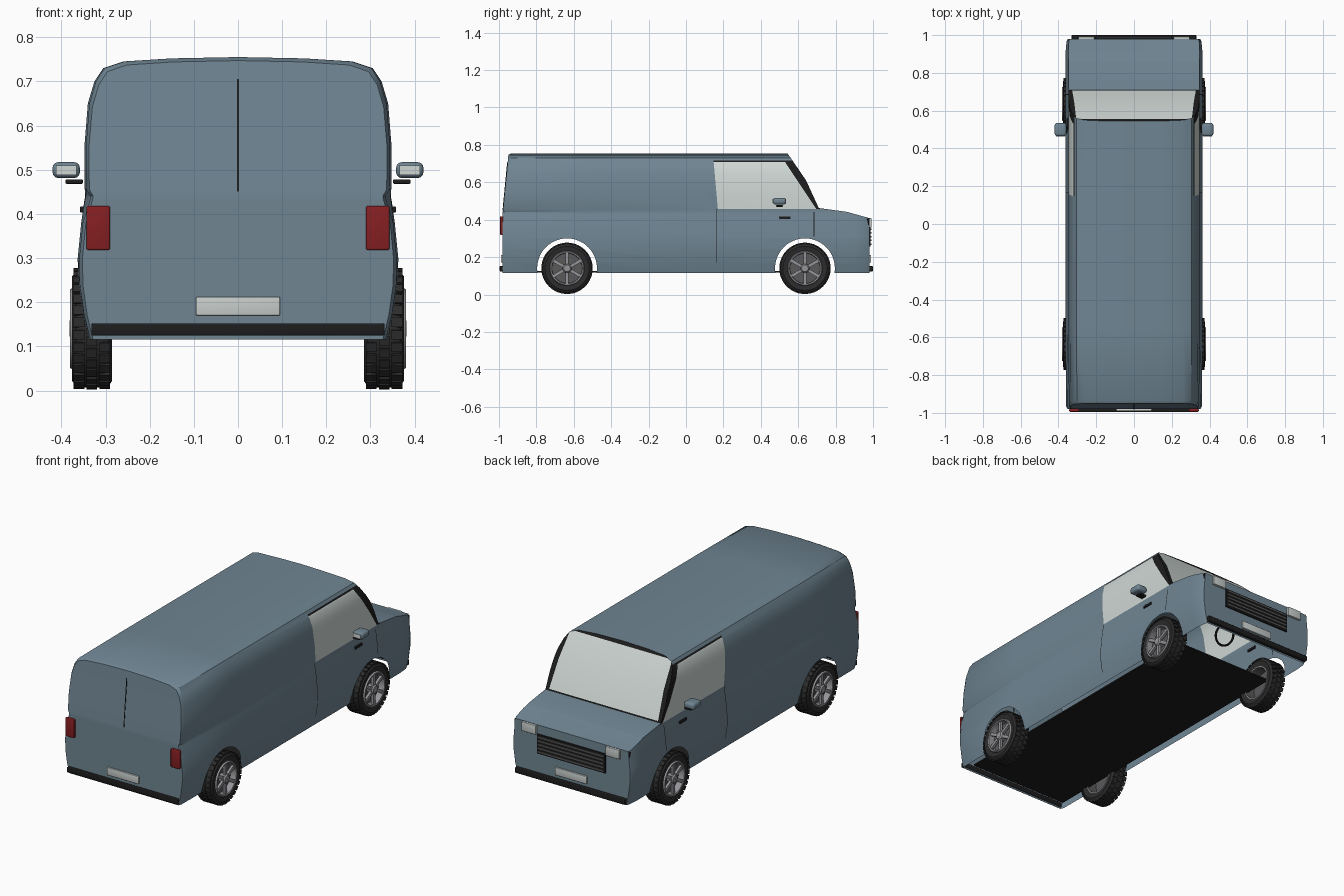
import bpy, bmesh, math
from mathutils import Matrix, Vector

if "Cube" in bpy.data.objects:
    bpy.data.objects.remove(bpy.data.objects["Cube"], do_unlink=True)


def material(name, rgb, rough=0.6):
    m = bpy.data.materials.new(name)
    m.use_nodes = True
    m.diffuse_color = (*rgb, 1)
    node = next(n for n in m.node_tree.nodes if n.type == 'BSDF_PRINCIPLED')
    node.inputs["Base Color"].default_value = (*rgb, 1)
    node.inputs["Roughness"].default_value = rough
    return m


PAINT = material("slate blue paint", (0.16, 0.235, 0.29))
GLASS = material("pale glass", (0.62, 0.68, 0.66))
BLACK = material("black trim", (0.012, 0.012, 0.012))
RUBBER = material("tyre rubber", (0.025, 0.025, 0.025))
ALLOY = material("alloy grey", (0.3, 0.3, 0.32))
DISH = material("dark wheel grey", (0.1, 0.1, 0.105))
RED = material("tail light red", (0.24, 0.014, 0.016))
PLATE = material("plate white", (0.58, 0.62, 0.61))


def finish(name, bm, *mats, smooth=True):
    bmesh.ops.recalc_face_normals(bm, faces=bm.faces)
    me = bpy.data.meshes.new(name)
    bm.to_mesh(me)
    bm.free()
    ob = bpy.data.objects.new(name, me)
    bpy.context.collection.objects.link(ob)
    for m in mats:
        me.materials.append(m)
    if smooth:
        shade(ob)
    return ob


def shade(ob):
    bpy.ops.object.select_all(action='DESELECT')
    ob.select_set(True)
    bpy.context.view_layer.objects.active = ob
    bpy.ops.object.shade_smooth_by_angle(angle=math.radians(32))


def add_box(bm, loc, size, rot=None):
    mat = Matrix.Translation(loc) @ (rot or Matrix()) @ Matrix.Diagonal((*size, 1))
    return bmesh.ops.create_cube(bm, size=1, matrix=mat)


def box(name, loc, size, mat, bevel=0.0, rot=None):
    bm = bmesh.new()
    add_box(bm, loc, size, rot)
    if bevel:
        bmesh.ops.bevel(bm, geom=bm.edges[:], offset=bevel, segments=3,
                        profile=0.5, affect='EDGES')
    return finish(name, bm, mat)


def prism(name, points):
    # side-view outline extruded across the full width
    bm = bmesh.new()
    face = bm.faces.new([bm.verts.new((-0.6, y, z)) for y, z in points])
    ext = bmesh.ops.extrude_face_region(bm, geom=[face])
    moved = [v for v in ext["geom"] if isinstance(v, bmesh.types.BMVert)]
    bmesh.ops.translate(bm, vec=(1.2, 0, 0), verts=moved)
    ob = finish(name, bm, smooth=False)
    ob.hide_render = True
    return ob


# Body: cross-section lofted along the length
AXLES, HUB_Z, ARCH_R = (-0.636, 0.636), 0.14, 0.16
SECTION = [(.338, .115), (.352, .17), (.362, .24), (.363, .30), (.355, .38),
           (.348, .43), (.346, .44), (.347, .455), (.348, .55), (.340, .65),
           (.325, .70), (.305, .73), (.26, .745), (.15, .752), (0, .755)]
# station: y, width factor, belt groove depth, roof drop
STATIONS = [(-.98, .97, .008, .008), (-.965, .99, .009, 0), (-.55, 1, .001, 0),
            (.1, 1, 0, 0), (.9, 1, 0, 0), (.965, .985, 0, 0), (.98, .965, 0, 0)]
bm = bmesh.new()
rings = []
for y, wide, groove, drop in STATIONS:
    half = []
    for x, z in SECTION:
        gx = x - groove if abs(z - .437) < .01 else x
        lean = .03 * max(0, z - .44) / .31 if y < -.9 else 0
        half.append((gx * wide, y + lean, z - (drop if z > .6 else 0)))
    full = half + [(-x, y2, z) for x, y2, z in reversed(half[:-1])]
    rings.append([bm.verts.new(p) for p in full])
n, m = len(rings[0]), len(SECTION)
for a, b in zip(rings, rings[1:]):
    for i in range(n):
        j = (i + 1) % n
        bm.faces.new((a[i], a[j], b[j], b[i]))
for r in (rings[0], rings[-1]):
    for i in range(m - 2):
        bm.faces.new((r[i], r[i + 1], r[n - 2 - i], r[n - 1 - i]))
    bm.faces.new((r[m - 2], r[m - 1], r[m]))
body = finish("van_body", bm, PAINT, GLASS, BLACK, smooth=False)

# Carve the windscreen and bonnet slope and the wheel arches
cutters = [prism("nose_cutter", [(.53, .9), (.545, .752), (.642, .61), (.71, .462),
                                 (.75, .457), (.86, .442), (.975, .41), (1.1, .40), (1.1, .9)])]
for ay in AXLES:
    ring = [2 * math.pi * k / 48 for k in range(48)]
    cutters.append(prism("arch_cutter", [(ay + ARCH_R * math.cos(t), HUB_Z + ARCH_R * math.sin(t))
                                         for t in ring]))
for c in cutters:
    mod = body.modifiers.new("cut", 'BOOLEAN')
    mod.operation, mod.solver, mod.object = 'DIFFERENCE', 'EXACT', c
bpy.context.view_layer.update()
baked = bpy.data.meshes.new_from_object(body.evaluated_get(bpy.context.evaluated_depsgraph_get()))
body.modifiers.clear()
bm = bmesh.new()
bm.from_mesh(baked)
for c in cutters:
    bpy.data.objects.remove(c, do_unlink=True)


def in_arch(v):
    return any(abs(math.hypot(v.co.y - ay, v.co.z - HUB_Z) - ARCH_R) < .002 for ay in AXLES)


# Open the underside and the arches into a hollow shell
bm.normal_update()
gone = [f for f in bm.faces if (f.normal.z < -.9 and f.calc_center_median().z < .13)
        or (abs(f.normal.x) < .3 and all(in_arch(v) for v in f.verts))]
bmesh.ops.delete(bm, geom=gone, context='FACES')


def is_side(f):
    return abs(f.normal.x) > .5 and f.calc_center_median().y > .1


def is_screen(f):
    c = f.calc_center_median()
    return f.normal.y > .3 and abs(f.normal.x) < .3 and c.z > .46 and .5 < c.y < .73


def cut(test, co, no):
    faces = [f for f in bm.faces if test(f)]
    geom = set(faces)
    for f in faces:
        geom.update(f.edges, f.verts)
    bmesh.ops.bisect_plane(bm, geom=list(geom), dist=1e-5, plane_co=co, plane_no=no)
    bm.normal_update()


# Cut the window and door seam outlines, then colour the faces they bound
for z in (.31, .458, .708, .716):
    cut(is_side, (0, 0, z), (0, 0, 1))
for y in (.163, .167, .683, .687):
    cut(is_side, (0, y, 0), (0, 1, 0))
cut(is_side, (0, .17, .46), (0, 1, .089))
cut(is_side, (0, .695, .46), (0, 1, .665))
for z in (.468, .738):
    cut(is_screen, (0, 0, z), (0, 0, 1))
for s in (1, -1):
    cut(is_screen, (s * .328, 0, .46), (s, 0, .08))
for f in bm.faces:
    c = f.calc_center_median()
    f.material_index = 0
    if is_screen(f):
        inside = abs(c.x) + .08 * (c.z - .46) < .328 and .468 < c.z < .738
        f.material_index = 1 if inside else 2
    elif is_side(f):
        behind = c.y - .17 + .089 * (c.z - .46) > 0
        before = c.y - .695 + .665 * (c.z - .46) < 0
        if behind and .458 < c.z < .716:
            f.material_index = 1 if before and c.z < .708 else 2
        elif .17 < c.z < .458 and .163 < c.y < .167:
            f.material_index = 2
        elif .31 < c.z < .44 and .683 < c.y < .687:
            f.material_index = 2
bm.to_mesh(body.data)
bm.free()
shade(body)

# Floor and steering wheel
box("floor", (0, -.105, .122), (.6, 1.65, .008), BLACK)
bpy.ops.mesh.primitive_torus_add(major_radius=.055, minor_radius=.006, major_segments=28,
                                 minor_segments=8, location=(-.15, .55, .41),
                                 rotation=(math.radians(60), 0, 0))
bpy.context.object.name = "steering_wheel"
bpy.context.object.data.materials.append(BLACK)


# Wheels
def lathe(bm, profile, y, s, seg=36):
    # profile of (radius, x) spun about the axle
    vs = [bm.verts.new((s * x, y, HUB_Z + r)) for r, x in profile]
    es = [bm.edges.new(p) for p in zip(vs, vs[1:])]
    bmesh.ops.spin(bm, geom=vs + es, cent=(0, y, HUB_Z), axis=(1, 0, 0),
                   angle=2 * math.pi, steps=seg, use_merge=True)
    bmesh.ops.remove_doubles(bm, verts=bm.verts, dist=1e-5)


def around(bm, y, count, x, r, size, phase=0.0):
    for k in range(count):
        turn = Matrix.Rotation(2 * math.pi * (k + phase) / count, 4, 'X')
        add_box(bm, Vector((x, y, HUB_Z)) + turn @ Vector((0, 0, r)), size, turn)


for end, y in zip(("rear", "front"), AXLES):
    for side, s in (("left", 1), ("right", -1)):
        tag = f"{end}_{side}"
        bm = bmesh.new()
        lathe(bm, [(.09, .29), (.118, .285), (.130, .293), (.133, .31), (.133, .352),
                   (.130, .367), (.118, .376), (.09, .371)], y, s)
        finish(tag + "_tyre", bm, RUBBER)
        bm = bmesh.new()
        for k, x in enumerate((.302, .331, .360)):
            around(bm, y, 30, s * x, .1335, (.024, .021, .007), k % 2 * .5)
        finish(tag + "_tread", bm, RUBBER)
        bm = bmesh.new()
        lathe(bm, [(.084, .29), (.092, .29), (.093, .373), (.089, .380), (.082, .378),
                   (.080, .345)], y, s)
        lathe(bm, [(.001, .381), (.018, .381), (.024, .374), (.024, .345)], y, s, 20)
        around(bm, y, 6, s * .367, .052, (.014, .017, .066))
        finish(tag + "_rim", bm, ALLOY)
        bm = bmesh.new()
        lathe(bm, [(.084, .29), (.081, .345), (.001, .345)], y, s)
        finish(tag + "_wheel_dish", bm, DISH)

# Paired fittings
for side, s in (("left", 1), ("right", -1)):
    box(side + "_mirror", (s * .389, .5, .499), (.062, .07, .036), PAINT, .013)
    box(side + "_mirror_glass", (s * .389, .465, .499), (.046, .004, .022), GLASS)
    box(side + "_mirror_arm", (s * .371, .5, .473), (.04, .035, .01), BLACK, .003)
    box(side + "_door_handle", (s * .351, .53, .41), (.014, .06, .014), BLACK, .003)
    box(side + "_tail_light", (s * .3165, -.986, .368), (.053, .016, .1), RED, .004)
    box(side + "_headlight", (s * .252, .984, .383), (.084, .016, .05), PLATE, .003)
    box(side + "_corner_marker", (s * .338, .967, .388), (.016, .022, .036), BLACK, .003)

# Rear and front fittings
box("rear_bumper", (0, -.986, .138), (.664, .02, .028), BLACK, .004)
box("front_bumper", (0, .988, .138), (.66, .024, .028), BLACK, .004)
box("rear_plate", (0, -.984, .191), (.19, .012, .042), PLATE, .003)
box("front_plate", (0, .984, .191), (.19, .012, .042), PLATE, .003)
box("rear_door_seam", (0, -.9667, .5775), (.004, .004, .256), BLACK,
    rot=Matrix.Rotation(-.0965, 4, 'X'))
box("grille", (0, .982, .31), (.41, .01, .105), BLACK)
bm = bmesh.new()
for k in range(5):
    add_box(bm, (0, .988, .27 + k * .02), (.395, .008, .008))
finish("grille_slats", bm, DISH)
